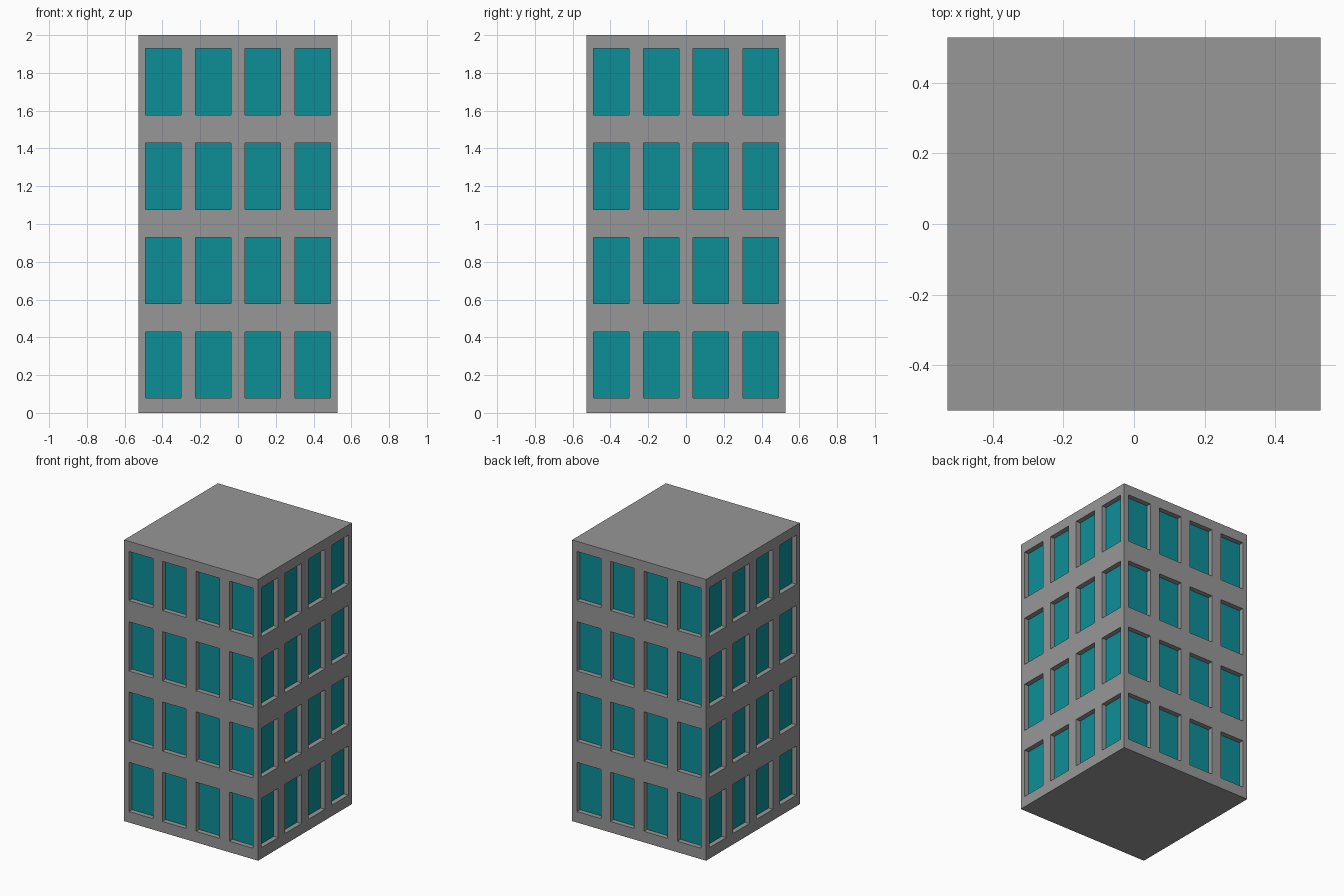
import bpy
import bmesh
from mathutils import Vector

HALF = 0.527            # half the width of the square tower
HEIGHT = 2.0
WIN_HALF_W, WIN_HALF_H = 0.0935, 0.175
RECESS = 0.035
COLUMNS = [(i - 1.5) * 0.2635 for i in range(4)]
FLOORS = [0.253 + 0.5 * i for i in range(4)]

if "Cube" in bpy.data.objects:
    bpy.data.objects.remove(bpy.data.objects["Cube"], do_unlink=True)


def make_material(name, rgb):
    color = (*rgb, 1.0)
    mat = bpy.data.materials.new(name)
    mat.use_nodes = True
    mat.diffuse_color = color
    bsdf = next(n for n in mat.node_tree.nodes if n.type == "BSDF_PRINCIPLED")
    bsdf.inputs["Base Color"].default_value = color
    return mat


def cut(bm, axis, position):
    normal = Vector((0, 0, 0))
    normal[axis] = 1
    bmesh.ops.bisect_plane(bm, geom=bm.verts[:] + bm.edges[:] + bm.faces[:],
                           plane_co=normal * position, plane_no=normal)


def inside(value, centres, half):
    return any(abs(value - c) < half for c in centres)


def is_window(face):
    if abs(face.normal.z) > 0.5:
        return False
    c = face.calc_center_median()
    across = c.y if abs(face.normal.x) > 0.5 else c.x
    return inside(across, COLUMNS, WIN_HALF_W) and inside(c.z, FLOORS, WIN_HALF_H)


# Tower block
bm = bmesh.new()
bmesh.ops.create_cube(bm, size=1)
bmesh.ops.scale(bm, verts=bm.verts, vec=(2 * HALF, 2 * HALF, HEIGHT))
bmesh.ops.translate(bm, verts=bm.verts, vec=(0, 0, HEIGHT / 2))

# Window outlines on all four walls
for side in (-1, 1):
    for c in COLUMNS:
        cut(bm, 0, c + side * WIN_HALF_W)
        cut(bm, 1, c + side * WIN_HALF_W)
    for z in FLOORS:
        cut(bm, 2, z + side * WIN_HALF_H)

# Plain roof and base
bm.normal_update()
for sign in (-1, 1):
    bmesh.ops.dissolve_faces(
        bm, faces=[f for f in bm.faces if f.normal.z * sign > 0.5])

# Recessed glass panes
bm.normal_update()
windows = [f for f in bm.faces if is_window(f)]
panes = bmesh.ops.extrude_discrete_faces(bm, faces=windows)["faces"]
for pane in panes:
    pane.normal_update()
    bmesh.ops.translate(bm, verts=pane.verts[:], vec=pane.normal * -RECESS)
    pane.material_index = 1

mesh = bpy.data.meshes.new("tower_block")
bm.to_mesh(mesh)
bm.free()
mesh.materials.append(make_material("concrete_grey", (0.31, 0.31, 0.31)))
mesh.materials.append(make_material("teal_glass", (0.004, 0.275, 0.31)))
tower = bpy.data.objects.new("tower_block", mesh)
bpy.context.collection.objects.link(tower)
